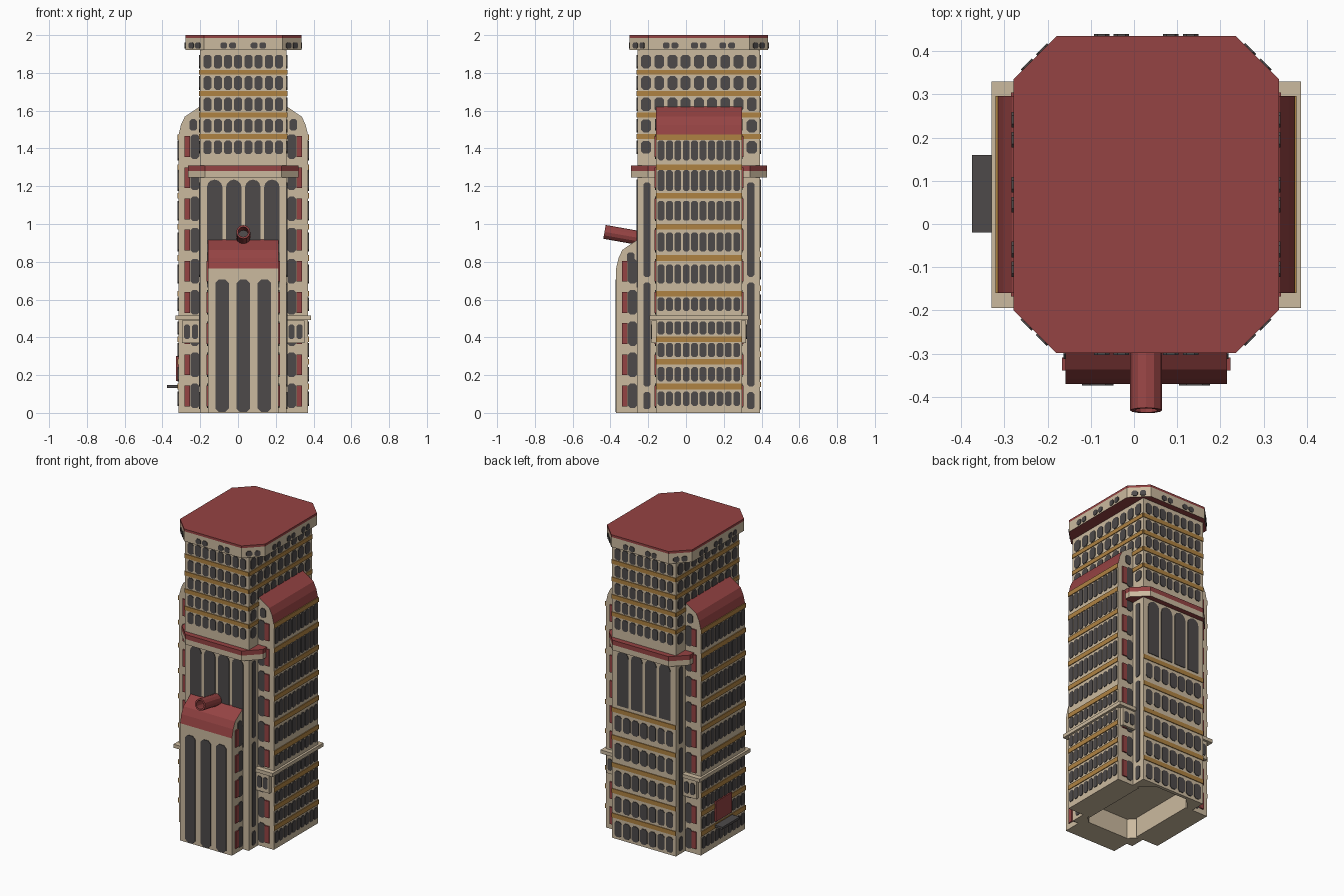
import bpy, bmesh, math
from mathutils import Matrix, Vector

if "Cube" in bpy.data.objects:
    bpy.data.objects.remove(bpy.data.objects["Cube"], do_unlink=True)

STONE, RED, GLASS, GOLD = range(4)
COLOURS = [("cream stone", (0.60, 0.49, 0.345)), ("roof red", (0.30, 0.056, 0.056)),
           ("dark glass", (0.075, 0.068, 0.068)), ("ochre band", (0.43, 0.225, 0.055))]
MATS = []
for label, rgb in COLOURS:
    m = bpy.data.materials.new(label)
    m.use_nodes = True
    m.diffuse_color = (*rgb, 1)
    m.node_tree.nodes["Principled BSDF"].inputs["Base Color"].default_value = (*rgb, 1)
    MATS.append(m)

CX, CY = 0.028, 0.068      # tower axis
HX, HY = 0.23, 0.325       # tower half sizes
FRONT, LEFT, BACK, RIGHT = 0, 90, 180, 270
DIST = {FRONT: HY, LEFT: HX, BACK: HY, RIGHT: HX}


def finish(bm, name):
    mesh = bpy.data.meshes.new(name)
    bm.to_mesh(mesh)
    bm.free()
    for m in MATS:
        mesh.materials.append(m)
    ob = bpy.data.objects.new(name, mesh)
    bpy.context.collection.objects.link(ob)
    return ob


def frame(angle, dist, shift=0):
    """Wall frame: local x runs along the wall, local -y points outward."""
    return (Matrix.Translation((CX, CY, 0)) @ Matrix.Rotation(math.radians(angle), 4, 'Z')
            @ Matrix.Translation((shift, -dist, 0)))


def loft(bm, rings, mats, caps):
    """Join rings of points with side faces and close both ends."""
    vs = [[bm.verts.new(p) for p in r] for r in rings]
    n = len(vs[0])
    for a, b, mat in zip(vs, vs[1:], mats):
        for i in range(n):
            j = (i + 1) % n
            bm.faces.new((a[i], a[j], b[j], b[i])).material_index = mat
    bm.faces.new(vs[0][::-1]).material_index = caps[0]
    bm.faces.new(vs[-1]).material_index = caps[1]


def plate(bm, M, u, z, w, h, mat=GLASS, style="round", t=0.004):
    """Thin panel on a wall, centred at (u, z)."""
    a, b = w / 2, h / 2
    if style == "rect":
        pts = [(-a, -b), (a, -b), (a, b), (-a, b)]
    elif style == "arch":
        pts = [(-a, -b), (a, -b)] + [(a * math.cos(k * math.pi / 6), b - a + a * math.sin(k * math.pi / 6))
                                     for k in range(7)]
    else:
        c = min(a, b) * 0.5
        pts = [(-a + c, -b), (a - c, -b), (a, -b + c), (a, b - c),
               (a - c, b), (c - a, b), (-a, b - c), (-a, c - b)]
    rings = [[M @ Vector((u + x, y, z + v)) for x, v in pts] for y in (0, -t)]
    loft(bm, rings, [mat], (mat, mat))


def row(bm, M, z, count, pitch, w, h, style="round"):
    for i in range(count):
        plate(bm, M, (i - (count - 1) / 2) * pitch, z, w, h, style=style)


def box(name, M, u0, u1, d0, d1, z0, z1, mat=STONE):
    bm = bmesh.new()
    ring = [(u0, -d1), (u1, -d1), (u1, -d0), (u0, -d0)]
    loft(bm, [[M @ Vector((x, y, z)) for x, y in ring] for z in (z0, z1)], [mat], (mat, mat))
    return finish(bm, name)


def octagon_slab(name, hx, hy, c, zs):
    """Chamfered slab: stone side below, red rim, red top and underside."""
    ring = [(-hx + c, -hy), (hx - c, -hy), (hx, -hy + c), (hx, hy - c),
            (hx - c, hy), (c - hx, hy), (-hx, hy - c), (-hx, c - hy)]
    bm = bmesh.new()
    loft(bm, [[(CX + x, CY + y, z) for x, y in ring] for z in zs], [STONE, RED], (RED, RED))
    return finish(bm, name)


# Tower shaft with an octagonal recess underneath
bm = bmesh.new()
bmesh.ops.create_cube(bm, size=1, matrix=Matrix.Translation((CX, CY, 0.96))
                      @ Matrix.Diagonal((2 * HX, 2 * HY, 1.92, 1)))
bottom = min(bm.faces, key=lambda f: f.calc_center_median().z)
bmesh.ops.inset_individual(bm, faces=[bottom], thickness=0.03)
lid = bmesh.ops.extrude_discrete_faces(bm, faces=[bottom])["faces"][0]
bmesh.ops.translate(bm, verts=lid.verts, vec=(0, 0, 0.13))
bmesh.ops.remove_doubles(bm, verts=bm.verts, dist=1e-5)
walls = [e for e in bm.edges if 0.06 < (e.verts[0].co - e.verts[1].co).length < 0.2
         and abs(e.verts[0].co.z - e.verts[1].co.z) > 0.1]
bmesh.ops.bevel(bm, geom=walls, offset=0.09, segments=1, affect='EDGES')
finish(bm, "tower_shaft")

# Arches and red rim inside the recess
bm = bmesh.new()
for a in (FRONT, LEFT, BACK, RIGHT):
    M = frame(a, -(DIST[a] - 0.03))
    half = DIST[(a + 90) % 360]
    row(bm, M, 0.045, 5 if half == HX else 8, 0.05, 0.034, 0.07, "arch")
    plate(bm, M, 0, 0.115, 2 * half - 0.25, 0.03, RED, "rect")
finish(bm, "recess_arches")

# Upper storeys on all four sides
bm = bmesh.new()
for a in (FRONT, LEFT, BACK, RIGHT):
    M = frame(a, DIST[a])
    wide = a in (LEFT, RIGHT)
    span = 2 * (HY if wide else HX)
    for k in range(5):
        z = 1.86 - 0.1135 * k
        if wide and z < 1.6:
            for u in (-0.28, 0.28):
                plate(bm, M, u, z, 0.055, 0.068)
        else:
            row(bm, M, z, 9 if wide else 8, 0.07 if wide else 0.054, 0.052 if wide else 0.042, 0.072)
        if k:
            plate(bm, M, 0, z + 0.057, span, 0.026, GOLD, "rect", 0.005)
finish(bm, "upper_windows_and_bands")

# Tall windows, lower back storeys and corner slits
bm = bmesh.new()
row(bm, frame(FRONT, HY), 0.95, 4, 0.101, 0.082, 0.57, "arch")
M = frame(BACK, HY)
row(bm, M, 1.055, 4, 0.101, 0.082, 0.36, "arch")
for z in (0.15, 0.31, 0.48, 0.66, 0.84):
    plate(bm, M, 0, z, 2 * HX, 0.028, GOLD, "rect", 0.005)
    row(bm, M, z - 0.083, 7, 0.062, 0.05, 0.1)
for a in (LEFT, RIGHT):
    for u in (-0.275, 0.275):
        for z0, z1 in ((0.02, 0.11), (0.14, 0.69), (0.72, 1.22)):
            plate(bm, frame(a, HX), u, (z0 + z1) / 2, 0.038, z1 - z0)
finish(bm, "lower_tower_windows")

# Top cap and middle cornice
octagon_slab("top_cap", 0.307, 0.367, 0.1, (1.92, 1.985, 2.0))
octagon_slab("middle_cornice", 0.293, 0.36, 0.09, (1.245, 1.28, 1.31))
bm = bmesh.new()
for a in (FRONT, LEFT, BACK, RIGHT):
    M = frame(a, 0.307 if a in (LEFT, RIGHT) else 0.367)
    for g in ((-0.08, 0.08) if a in (FRONT, BACK) else (-0.15, 0, 0.15)):
        for s in (-0.023, 0.023):
            plate(bm, M, g + s, 1.945, 0.036, 0.034)
    corner = frame(a + math.copysign(45, 1), (0.307 + 0.367 - 0.1) / math.sqrt(2),
                   (0.06 if a in (LEFT, RIGHT) else -0.06) / math.sqrt(2))
    for s in (-0.025, 0.025):
        plate(bm, corner, s, 1.945, 0.036, 0.034)
finish(bm, "cap_windows")


def buttress(name, angle, half, eave, levels):
    """Wing with a curved red roof and windowed, red-striped flanks."""
    base = DIST[angle]
    M = frame(angle, base)
    profile = [(-0.05, 0), (0.113, 0), (0.113, eave), (0.1, eave + 0.055), (0.08, eave + 0.098),
               (0.0, eave + 0.152), (-0.05, eave + 0.152)]
    bm = bmesh.new()
    loft(bm, [[M @ Vector((u, -d, z)) for d, z in profile] for u in (-half, half)], [STONE], (STONE, STONE))
    bmesh.ops.recalc_face_normals(bm, faces=bm.faces)
    for f in bm.faces:
        if f.normal.z > 0.1:
            f.material_index = RED
    finish(bm, name)
    bm = bmesh.new()
    for s in (-1, 1):
        side = frame(angle + 90 * s, half)
        for z in levels:
            plate(bm, side, -s * (base + 0.026), z, 0.046, 0.13)
            plate(bm, side, -s * (base + 0.067), z, 0.03, 0.11, RED, "rect", 0.008)
        plate(bm, side, -s * (base + 0.035), eave + 0.055, 0.04, 0.06)
    finish(bm, name + "_flank_panels")


# Side wings with banded storeys, corner bays and ledges
ROWS = [(0.075, 0.075), (0.205, 0.075), (0.333, 0.075), (0.45, 0.07), (0.575, 0.07),
        (0.735, 0.1), (0.905, 0.1), (1.07, 0.105), (1.23, 0.11), (1.39, 0.105)]
BANDS = (0.14, 0.27, 0.39, 0.63, 0.82, 0.985, 1.15, 1.30, 1.46)
for name, a in (("left_wing", LEFT), ("right_wing", RIGHT)):
    buttress(name, a, 0.228, 1.47, [0.09 + 0.165 * k for k in range(9)])
    M = frame(a, HX + 0.113)
    bm = bmesh.new()
    for z, h in ROWS:
        row(bm, M, z, 10, 0.0445, 0.036, h)
    for z in BANDS:
        plate(bm, M, 0, z, 0.456, 0.03, GOLD, "rect", 0.005)
    finish(bm, name + "_windows_and_bands")
    W = frame(a, HX)
    box(name + "_bay", W, -0.25, 0.25, -0.02, 0.095, 0.37, 0.49)
    box(name + "_ledge", W, -0.262, 0.262, -0.02, 0.128, 0.492, 0.515)
    bm = bmesh.new()
    for s in (-1, 1):
        side = frame(a + 90 * s, 0.25)
        for d in (0.025, 0.068):
            plate(bm, side, -s * (HX + d), 0.43, 0.032, 0.075)
    finish(bm, name + "_bay_windows")

# Front annex
buttress("front_annex", FRONT, 0.187, 0.765, [0.09 + 0.165 * k for k in range(5)])
bm = bmesh.new()
row(bm, frame(FRONT, HY + 0.113), 0.355, 3, 0.112, 0.072, 0.7)
finish(bm, "annex_tall_windows")

# Door and landing platform on the right wing
W = frame(RIGHT, HX + 0.113)
box("side_door", W, -0.09, 0.075, 0, 0.012, 0.17, 0.30, RED)
box("landing_platform", W, -0.092, 0.088, -0.01, 0.06, 0.133, 0.148, GLASS)

# Red spout above the annex roof
bm = bmesh.new()
bmesh.ops.create_cone(bm, cap_ends=True, segments=12, radius1=0.037, radius2=0.037, depth=0.21)
for f in bm.faces:
    f.material_index = RED
mouth = max(bm.faces, key=lambda f: f.calc_center_median().z)
bmesh.ops.inset_individual(bm, faces=[mouth], thickness=0.01)
inner = bmesh.ops.extrude_discrete_faces(bm, faces=[mouth])["faces"][0]
inner.material_index = GLASS
bmesh.ops.translate(bm, verts=inner.verts, vec=(0, 0, -0.1))
spout = finish(bm, "spout")
spout.matrix_world = Matrix.Translation((CX, -0.328, 0.94)) @ Matrix.Rotation(math.radians(80), 4, 'X')
